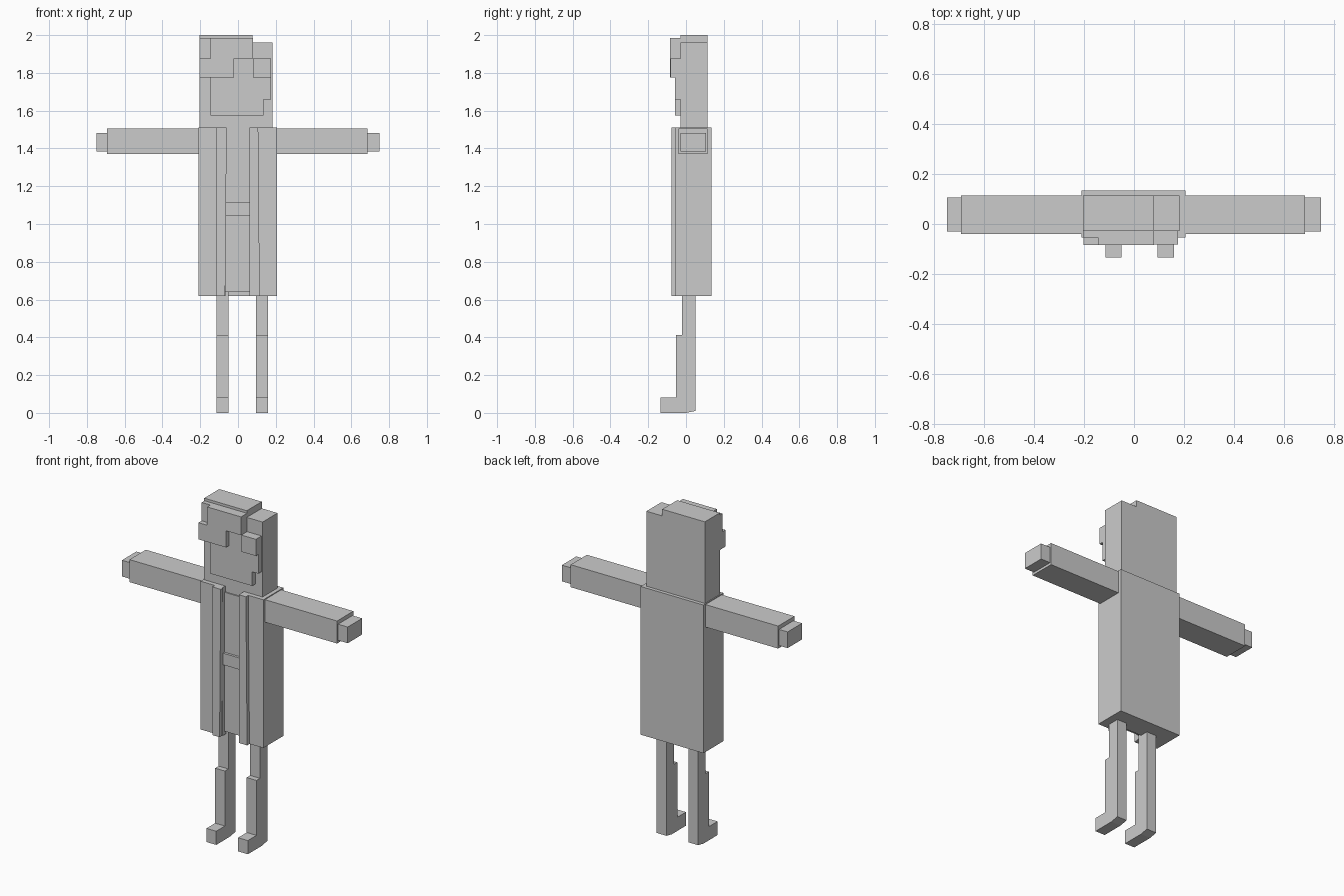
import bpy
import bmesh
from mathutils import Vector


def prism(name, points, axis, lo, hi):
    """Extrude a flat outline along x (points are y,z) or y (points are x,z)."""
    def place(p, d):
        return (d, p[0], p[1]) if axis == 'x' else (p[0], d, p[1])
    bm = bmesh.new()
    face = bm.faces.new([bm.verts.new(place(p, lo)) for p in points])
    new = bmesh.ops.extrude_face_region(bm, geom=[face])['geom']
    step = Vector(place((0, 0), hi - lo))
    bmesh.ops.translate(bm, vec=step, verts=[v for v in new if isinstance(v, bmesh.types.BMVert)])
    bmesh.ops.recalc_face_normals(bm, faces=bm.faces)
    mesh = bpy.data.meshes.new(name)
    bm.to_mesh(mesh)
    bm.free()
    obj = bpy.data.objects.new(name, mesh)
    bpy.context.collection.objects.link(obj)
    return obj


def box(name, x, y, z):
    return prism(name, [(x[0], z[0]), (x[1], z[0]), (x[1], z[1]), (x[0], z[1])], 'y', *y)


# Head with the stepped hair top
prism('head', [(-0.205, 1.47), (0.183, 1.47), (0.183, 1.96), (0.078, 1.96),
               (0.078, 2.0), (-0.205, 2.0)], 'y', -0.028, 0.114)

# Raised face plate and stepped fringe
prism('face', [(-0.145, 1.575), (0.135, 1.575), (0.135, 1.66), (0.176, 1.66),
               (0.176, 1.875), (-0.145, 1.875)], 'y', -0.058, -0.028)
box('side_hair', (-0.203, -0.145), (-0.055, -0.028), (1.775, 1.985))
prism('fringe', [(-0.203, 1.775), (-0.02, 1.775), (-0.02, 1.875), (0.08, 1.875),
                 (0.08, 1.985), (-0.145, 1.985), (-0.145, 1.875), (-0.203, 1.875)],
      'y', -0.085, -0.028)
box('fringe_lock', (0.08, 0.176), (-0.082, -0.028), (1.775, 1.875))

# Long coat: back, two front panels, raised lapels
box('coat_back', (-0.21, 0.207), (0.0, 0.135), (0.62, 1.51))
box('coat_panel_left', (-0.21, -0.065), (-0.055, 0.0), (0.62, 1.51))
box('coat_panel_right', (0.06, 0.207), (-0.055, 0.0), (0.62, 1.51))
prism('lapel_left', [(-0.115, 0.62), (-0.068, 0.62), (-0.06, 1.51), (-0.115, 1.51)],
      'y', -0.078, -0.055)
prism('lapel_right', [(0.06, 0.62), (0.115, 0.62), (0.107, 1.51), (0.06, 1.51)],
      'y', -0.078, -0.055)

# Shirt and belt in the coat opening
box('shirt', (-0.065, 0.06), (-0.035, 0.0), (0.64, 1.475))
box('belt', (-0.065, 0.06), (-0.05, -0.035), (1.045, 1.115))

# Outstretched sleeves and hands
for side, s, cuff in (('left', -1, 0.693), ('right', 1, 0.686)):
    box('sleeve_' + side, sorted((s * 0.2, s * cuff)), (-0.04, 0.115), (1.37, 1.505))
    box('hand_' + side, sorted((s * cuff, s * 0.75)), (-0.03, 0.107), (1.385, 1.482))

# Legs: thin thigh, padded shin and forward foot in one side profile
leg = [(-0.02, 0.64), (-0.02, 0.412), (-0.053, 0.412), (-0.053, 0.082), (-0.135, 0.082),
       (-0.135, 0.0), (0.0, 0.0), (0.05, 0.01), (0.05, 0.64)]
prism('leg_left', leg, 'x', -0.115, -0.05)
prism('leg_right', leg, 'x', 0.095, 0.16)
